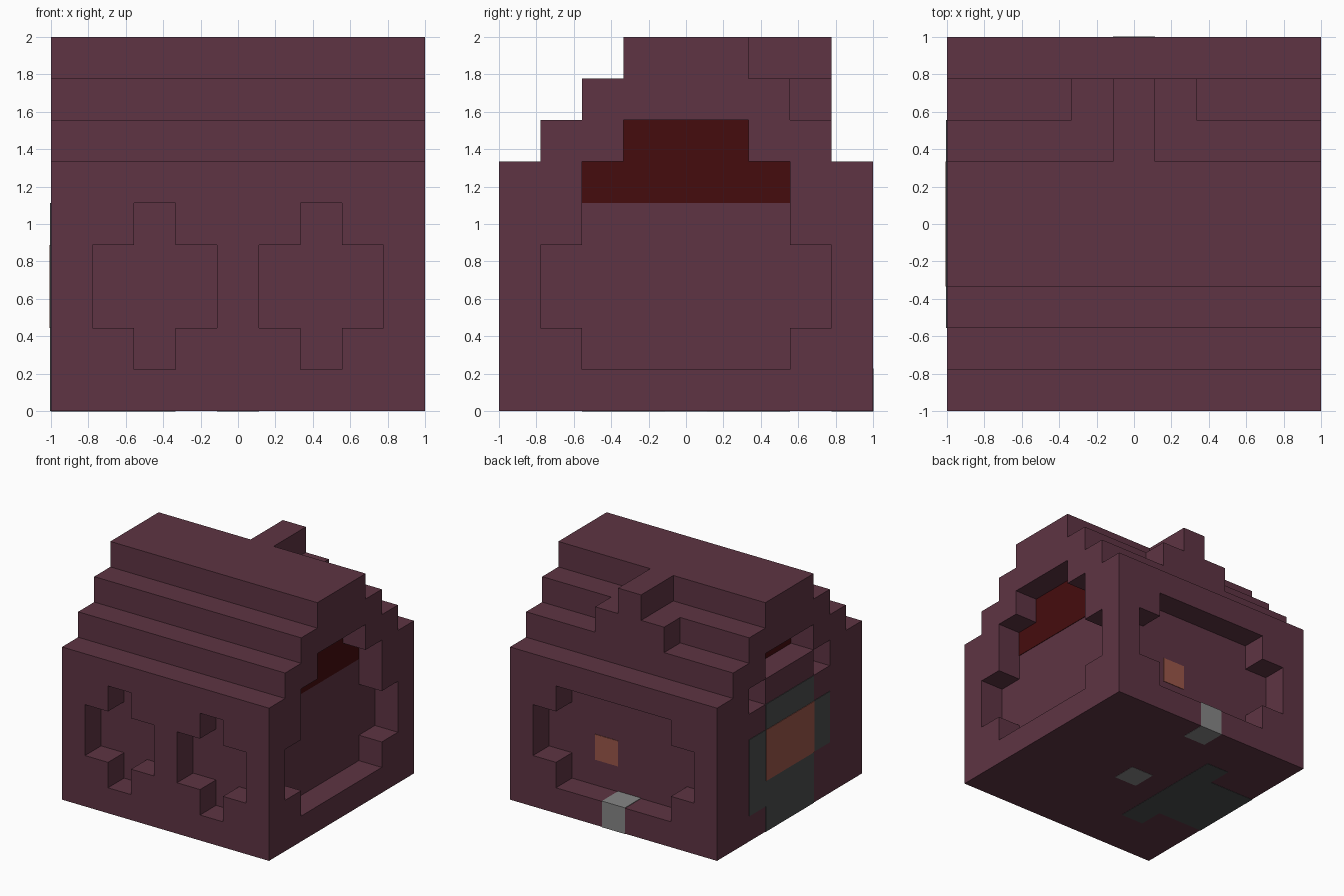
import bpy
import bmesh

if "Cube" in bpy.data.objects:
    bpy.data.objects.remove(bpy.data.objects["Cube"], do_unlink=True)

CELL = 2 / 9      # the model sits on a 9 x 9 x 9 block grid
PLATE = 0.02      # plate thickness in cells
DEPTH = 0.998     # recess depth in cells


def srgb(r, g, b):
    return tuple((c / 255 / 12.92) if c < 11 else ((c / 255 + 0.055) / 1.055) ** 2.4
                 for c in (r, g, b)) + (1.0,)


def material(name, rgb):
    mat = bpy.data.materials.new(name)
    mat.use_nodes = True
    mat.diffuse_color = srgb(*rgb)
    bsdf = next(n for n in mat.node_tree.nodes if n.type == 'BSDF_PRINCIPLED')
    bsdf.inputs["Base Color"].default_value = srgb(*rgb)
    return mat


plum = material("plum", (94, 52, 67))
red = material("dark red", (69, 12, 13))
charcoal = material("charcoal", (75, 77, 78))
grey = material("grey", (134, 134, 134))
orange = material("burnt orange", (155, 87, 74))


def prism(name, outline, axis, lo, hi, mat=plum):
    """Extrude a 2D outline (in cells) along an axis from lo to hi."""
    bm = bmesh.new()

    def place(h, v, a):
        p = [h, v]
        p.insert(axis, a)
        return ((p[0] - 4.5) * CELL, (p[1] - 4.5) * CELL, p[2] * CELL)

    ends = [[bm.verts.new(place(h, v, a)) for h, v in outline] for a in (lo, hi)]
    for ring in ends:
        bm.faces.new(ring)
    n = len(outline)
    for i in range(n):
        j = (i + 1) % n
        bm.faces.new((ends[0][i], ends[0][j], ends[1][j], ends[1][i]))
    bmesh.ops.recalc_face_normals(bm, faces=bm.faces)
    mesh = bpy.data.meshes.new(name)
    bm.to_mesh(mesh)
    bm.free()
    mesh.materials.append(mat)
    obj = bpy.data.objects.new(name, mesh)
    bpy.context.collection.objects.link(obj)
    return obj


def rect(h0, h1, v0, v1):
    return [(h0, v0), (h1, v0), (h1, v1), (h0, v1)]


def mirrored(half, centre=4.5):
    return half + [(2 * centre - h, v) for h, v in reversed(half)]


def cut(target, outline, axis, lo, hi):
    cutter = prism("recess_cutter", outline, axis, lo, hi)
    cutter.hide_render = True
    mod = target.modifiers.new("recess", 'BOOLEAN')
    mod.operation = 'DIFFERENCE'
    mod.solver = 'EXACT'
    mod.object = cutter
    bpy.context.view_layer.objects.active = target
    bpy.ops.object.modifier_apply(modifier=mod.name)
    bpy.data.objects.remove(cutter, do_unlink=True)


# Stepped body
body = prism("body", mirrored([(9, 0), (9, 6), (8, 6), (8, 7), (7, 7),
                               (7, 8), (6, 8), (6, 9)]), 0, 0, 9)

# Crest on the back of the roof
prism("crest_base", rect(3, 6, 7, 8), 2, 7, 8)
prism("crest_ridge", rect(4, 5, 6, 8), 2, 8, 9)

# Two cross-shaped recesses in the front
for centre in (2.5, 6.5):
    half = [(centre + h, v) for h, v in
            ((.5, 1), (.5, 2), (1.5, 2), (1.5, 4), (.5, 4), (.5, 5))]
    cut(body, mirrored(half, centre), 1, -0.5, DEPTH)

# Back and left recesses share their lower shape
lower = [(7, 1), (7, 2), (8, 2), (8, 4), (7, 4)]
cut(body, mirrored(lower + [(7, 5)]), 1, 9 - DEPTH, 9.5)
cut(body, mirrored(lower + [(7, 6), (6, 6), (6, 7)]), 0, 9 - DEPTH, 9.5)

# Arched groove on the right side
for y0, y1, z in ((3, 6, 6), (2, 3, 5), (6, 7, 5)):
    cut(body, rect(y0, y1, z, z + 1), 0, -0.5, DEPTH)

# Red panels at the back of the side recesses
arch = mirrored([(7, 5), (7, 6), (6, 6), (6, 7)])
prism("left_red_panel", arch, 0, 8, 8 + PLATE, red)
prism("right_red_panel", arch, 0, 1 - PLATE, 1, red)

# Charcoal patch with an orange centre on the right side
patch = [(3, 0), (6, 0), (6, 1), (7, 1), (7, 4), (6, 4), (6, 5),
         (3, 5), (3, 4), (2, 4), (2, 2), (3, 2)]
prism("right_patch", patch, 0, -PLATE, PLATE, charcoal)
prism("right_patch_centre", rect(3, 6, 2, 4), 0, -2 * PLATE, 0, orange)

# Charcoal T on the underside
tee = [(0, 3), (2, 3), (2, 2), (3, 2), (3, 7), (2, 7), (2, 6), (0, 6)]
prism("underside_patch", tee, 2, -PLATE / 2, PLATE / 2, charcoal)

# Grey blocks and the orange back button
prism("back_block", rect(4, 5, 8, 9 + PLATE / 2), 2, -PLATE / 2, 1 + PLATE, grey)
prism("underside_button", rect(4, 5, 4, 5), 2, -PLATE / 2, PLATE / 2, grey)
prism("back_button", rect(5, 6, 2, 3), 1, 8, 8 + PLATE, orange)
